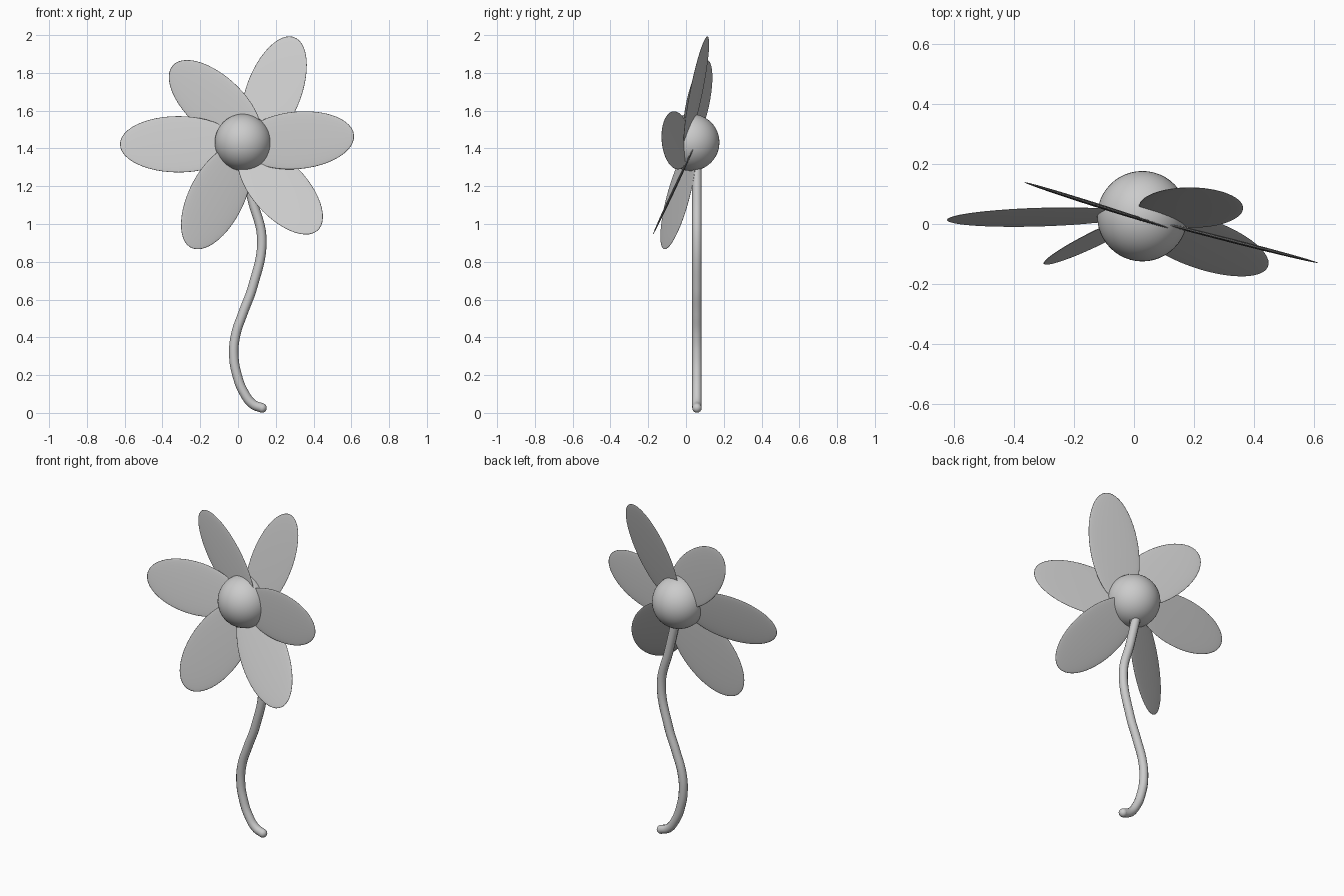
import bpy
from mathutils import Vector, Matrix

old = bpy.data.objects.get("Cube")
if old:
    bpy.data.objects.remove(old, do_unlink=True)

# One plain grey for the whole flower
grey = bpy.data.materials.new("plain_grey")
grey.use_nodes = True
colour = (0.6, 0.6, 0.6, 1)
grey.diffuse_color = colour
grey.node_tree.nodes["Principled BSDF"].inputs["Base Color"].default_value = colour


def ball(name, matrix, segments=48, rings=24):
    """Smooth unit sphere shaped and placed by a matrix."""
    bpy.ops.mesh.primitive_uv_sphere_add(segments=segments, ring_count=rings, radius=1)
    obj = bpy.context.object
    obj.name = name
    obj.data.transform(matrix)
    obj.data.materials.append(grey)
    bpy.ops.object.shade_smooth()
    return obj


def petal(name, centre, along, across):
    """Flattened ellipsoid: long axis 'along', width axis near 'across'."""
    u = Vector(along).normalized()
    v = Vector(across)
    v = (v - u * v.dot(u)).normalized()
    n = u.cross(v)
    turn = Matrix((u, v, n)).transposed().to_4x4()
    size = Matrix.Diagonal((0.31, 0.152, 0.007, 1))
    ball(name, Matrix.Translation(centre) @ turn @ size)


# Flower centre
ball("flower_centre", Matrix.Translation((0.028, 0.026, 1.432)) @ Matrix.Scale(0.151, 4))

# Six petals, each leaning its own way
petal("petal_upper_left", (0.19, 0.055, 1.703), (0.335, 0.17, 0.925), (0.93, -0.28, -0.3))
petal("petal_left", (0.315, -0.053, 1.443), (0.965, -0.247, 0.087), (0, 0, 1))
petal("petal_lower_left", (0.224, -0.064, 1.181), (0.617, -0.334, -0.712), (0.787, 0.262, 0.558))
petal("petal_lower_right", (-0.115, -0.042, 1.141), (-0.45, -0.275, -0.85), (0.83, 0.26, -0.5))
petal("petal_right", (-0.315, 0.023, 1.422), (-1, -0.03, 0), (0, 0.2, 0.98))
petal("petal_upper_right", (-0.122, 0.062, 1.637), (-0.728, 0.231, 0.645), (0.615, -0.196, 0.764))

# Curved stem swept along a smooth path
path = [(0.02, 1.36), (0.075, 1.13), (0.126, 0.92), (0.077, 0.665), (0.027, 0.53),
        (-0.013, 0.41), (-0.022, 0.30), (-0.005, 0.20), (0.03, 0.11),
        (0.08, 0.045), (0.127, 0.026)]
curve = bpy.data.curves.new("stem", "CURVE")
curve.dimensions = "3D"
curve.bevel_depth = 0.025
curve.bevel_resolution = 4
curve.resolution_u = 10
curve.use_fill_caps = True
spline = curve.splines.new("BEZIER")
spline.bezier_points.add(len(path) - 1)
for point, (x, z) in zip(spline.bezier_points, path):
    point.co = (x, 0.058, z)
    point.handle_left_type = point.handle_right_type = "AUTO"
curve.materials.append(grey)
stem = bpy.data.objects.new("stem", curve)
bpy.context.collection.objects.link(stem)

# Rounded foot of the stem
ball("stem_tip", Matrix.Translation((0.127, 0.058, 0.026)) @ Matrix.Scale(0.025, 4), 20, 12)
